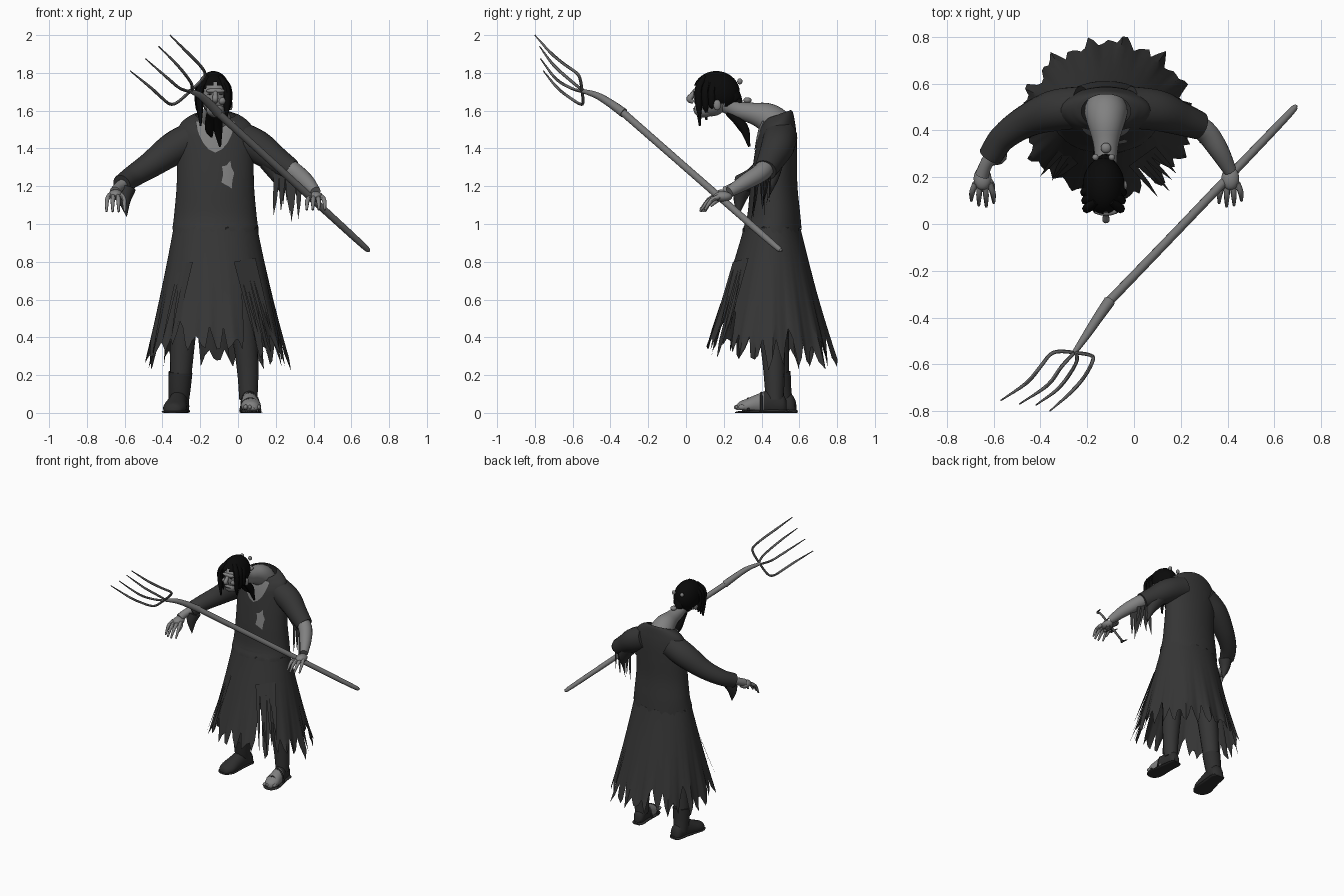
import bpy, bmesh, math, random
from mathutils import Vector, Matrix

random.seed(4)
if "Cube" in bpy.data.objects:
    bpy.data.objects.remove(bpy.data.objects["Cube"])
CX = -0.12
made = []


def material(name, v):
    m = bpy.data.materials.new(name)
    m.use_nodes = True
    m.diffuse_color = (v, v, v, 1)
    node = m.node_tree.nodes["Principled BSDF"]
    node.inputs["Base Color"].default_value = (v, v, v, 1)
    node.inputs["Roughness"].default_value = 0.8
    return m


cloth = material("dark cloth", 0.036)
skin = material("grey skin", 0.22)
hair = material("black hair", 0.003)
wood = material("weathered wood", 0.19)
iron = material("iron", 0.12)
leather = material("boot leather", 0.027)


def finish(name, bm, *mats):
    bmesh.ops.recalc_face_normals(bm, faces=bm.faces[:])
    me = bpy.data.meshes.new(name)
    bm.to_mesh(me)
    bm.free()
    ob = bpy.data.objects.new(name, me)
    bpy.context.collection.objects.link(ob)
    for m in mats:
        me.materials.append(m)
    made.append(ob)
    return ob


def spline(pts, sub):
    """Smooth path through points of any dimension."""
    p = [Vector(q) for q in pts]
    p = [2 * p[0] - p[1]] + p + [2 * p[-1] - p[-2]]
    out = []
    for a, b, c, d in zip(p, p[1:], p[2:], p[3:]):
        for i in range(sub):
            t = i / sub
            out.append(0.5 * (2 * b + (c - a) * t + (2 * a - 5 * b + 4 * c - d) * t * t
                              + (3 * b - a - 3 * c + d) * t ** 3))
    return out + [p[-2]]


def loft(name, rings, *mats, caps=True):
    bm = bmesh.new()
    vs = [[bm.verts.new(c) for c in r] for r in rings]
    n = len(vs[0])
    for a, b in zip(vs, vs[1:]):
        for i in range(n):
            bm.faces.new((a[i], a[(i + 1) % n], b[(i + 1) % n], b[i]))
    if caps:
        bm.faces.new(vs[0])
        bm.faces.new(vs[-1])
    return finish(name, bm, *mats)


def tube(name, pts, mat, n=12, sub=4):
    """Round tube through (x, y, z, radius) points."""
    path = spline(pts, sub)
    pos = [q.to_3d() for q in path]
    tan = [(pos[min(i + 1, len(pos) - 1)] - pos[max(i - 1, 0)]).normalized() for i in range(len(pos))]
    u = tan[0].orthogonal().normalized()
    rings = []
    for i, q in enumerate(path):
        if i:
            u = tan[i - 1].rotation_difference(tan[i]) @ u
        w = tan[i].cross(u)
        r = max(q[3], 0.001)
        rings.append([pos[i] + r * (u * math.cos(k * math.tau / n) + w * math.sin(k * math.tau / n))
                      for k in range(n)])
    return loft(name, rings, mat)


def ball(name, centre, size, mat, keep=None):
    bm = bmesh.new()
    bmesh.ops.create_uvsphere(bm, u_segments=28, v_segments=18, radius=1,
                              matrix=Matrix.Translation(centre) @ Matrix.Diagonal((*size, 1)))
    if keep:
        cut = [f for f in bm.faces if not keep(f.calc_center_median())]
        bmesh.ops.delete(bm, geom=cut, context="FACES")
    return finish(name, bm, mat)


def rags(name, start, end, count, drop, wide, lean=(0, 0)):
    """Row of pointed cloth strips hanging between two points."""
    bm = bmesh.new()
    a, b = Vector(start), Vector(end)
    side = (b - a).normalized() * wide
    for i in range(count):
        p = a.lerp(b, (i + 0.5) / count)
        fall = Vector((*lean, -drop)) * random.uniform(0.75, 1)
        sway = Vector((random.uniform(-0.01, 0.01), random.uniform(-0.02, 0.01), 0))
        mid, tip = p + sway + fall * 0.6, p + sway * 2 + fall
        bm.faces.new([bm.verts.new(c) for c in (p - side, p + side, mid + side * 0.6, tip, mid - side * 0.7)])
    finish(name, bm, cloth)


# Bodice: z, half width, front y, back y; the collar tilts down at the front
shape = spline([(0.97, .228, .30, .612), (1.05, .218, .325, .605), (1.2, .205, .34, .59), (1.35, .203, .36, .588),
                (1.47, .203, .38, .585), (1.53, .185, .395, .575), (1.565, .14, .405, .565), (1.578, .105, .41, .555)], 8)
rings = []
for z, rx, front, back in shape:
    ring = []
    for k in range(80):
        a = k * math.tau / 80
        dy = (back - front) / 2 * math.sin(a)
        tilt = 0.35 * min(1, max(0, (z - 1.48) / 0.08))
        ring.append(Vector((CX + rx * math.cos(a), (front + back) / 2 + dy, z + dy * tilt)))
    rings.append(ring)
for v in rings[0]:
    v.z += random.uniform(-0.025, 0.02)
loft("bodice", rings, cloth, caps=False)


def front_y(x, z):
    lo, hi = next((p, q) for p, q in zip(shape, shape[1:]) if p[0] <= z <= q[0])
    _, rx, front, back = lo.lerp(hi, (z - lo[0]) / (hi[0] - lo[0]))
    return (front + back) / 2 - (back - front) / 2 * math.sqrt(max(0, 1 - ((x - CX) / rx) ** 2))


def bare_patch(name, centre, outline):
    """Thin skin plate following the bodice front, from an x, z outline."""
    c = Vector(centre)
    loft(name, [[(q.x, front_y(q.x, q.y) - 0.004, q.y) for q in (c + (Vector(p) - c) * s / 8 for p in outline)]
                for s in range(8, 0, -1)], skin)


bare_patch("bare_chest", (CX, 1.47), [(-.225, 1.545), (-.218, 1.51), (-.205, 1.47), (-.185, 1.43), (-.155, 1.395), (-.12, 1.378),
           (-.085, 1.395), (-.055, 1.43), (-.035, 1.47), (-.022, 1.51), (-.015, 1.545), (-.07, 1.548), (-.17, 1.548)])
bare_patch("bodice_tear", (-.055, 1.25), [(-.085, 1.305), (-.078, 1.265), (-.088, 1.22), (-.06, 1.205), (-.032, 1.188),
           (-.03, 1.23), (-.02, 1.27), (-.035, 1.3), (-.04, 1.335), (-.062, 1.31)])

# Skirt: folds widen downwards, hem is torn into points with a few long slits
N, ROWS = 112, 16
slits = {-1.05: 0.74, -0.75: 0.6, -2.2: 0.5, 0.35: 0.46, 2.6: 0.46, 1.9: 0.44}
hem = []
for k in range(N):
    a = (k / N * math.tau + math.pi) % math.tau - math.pi
    low = 0.255 + (0.07 if a < 0 else 0.01) * abs(math.sin(a))
    h = low + [0, 0.05, 0.1, 0.04][k % 4] + random.uniform(-0.035, 0.035)
    for s, top in slits.items():
        if abs(a - s) < 0.09:
            h = max(h, top - (top - h) * abs(a - s) / 0.09)
    hem.append(h)
rings = []
for r in range(ROWS + 1):
    ring = []
    for k in range(N):
        a = k / N * math.tau
        z = 1.02 + (hem[k] - 1.02) * r / ROWS
        t = ((1.02 - z) / 0.74) ** 1.06
        fold = 1 + 0.035 * t * t * math.sin(14 * a + 1) + 0.02 * t * t * math.sin(37 * a)
        ring.append((CX + 0.008 * t + (0.215 + 0.152 * t) * fold * math.cos(a),
                     0.457 - 0.019 * t + (0.14 + 0.212 * t) * fold * math.sin(a), z))
    rings.append(ring)
loft("skirt", rings, cloth, caps=False)
rags("side_tatters_left", (-.02, .25, .80), (.09, .33, .82), 6, 0.52, 0.014, (0.13, -0.12))
rags("side_tatters_right", (-.31, .33, .80), (-.24, .26, .80), 4, 0.46, 0.014, (-0.1, -0.1))

# Sleeves, with a drooping cuff on one and torn strips on the other
tube("right_sleeve", [(-.22, .5, 1.465, .09), (-.34, .485, 1.40, .088), (-.46, .44, 1.315, .07),
                      (-.56, .37, 1.25, .058), (-.615, .29, 1.21, .052)], cloth, n=20, sub=5)
tube("left_sleeve", [(-.02, .5, 1.465, .09), (.10, .485, 1.41, .088), (.2, .45, 1.34, .072),
                     (.28, .42, 1.285, .06)], cloth, n=20, sub=5)
tube("right_cuff", [(-.59, .30, 1.19, .05), (-.60, .285, 1.13, .035), (-.59, .275, 1.04, .002)], cloth, n=10)
tube("left_cuff", [(.17, .46, 1.33, .06), (.22, .45, 1.24, .04), (.24, .435, 1.14, .003)], cloth, n=10)
rags("left_cuff_tatters", (.19, .41, 1.27), (.34, .36, 1.23), 5, 0.24, 0.017)
rags("left_cuff_tatters_back", (.22, .47, 1.30), (.32, .42, 1.25), 4, 0.2, 0.016)

# Forearms and hands
tube("right_wrist", [(-.58, .34, 1.23, .035), (-.63, .26, 1.195, .028), (-.65, .21, 1.17, .03)], skin)
tube("left_forearm", [(.22, .44, 1.33, .05), (.30, .40, 1.275, .049), (.36, .32, 1.225, .043),
                      (.41, .23, 1.17, .029)], skin, n=16)


def hand(side, palm, mirror, drop):
    p = Vector(palm)
    ball(side + "_palm", p, (0.038, 0.05, 0.028), skin)
    for i in range(4):
        x = (i - 1.5) * 0.02 * mirror
        ln = (0.085, 0.1, 0.095, 0.075)[i]
        tube(f"{side}_finger_{i + 1}", [(*(p + Vector((x, -0.02, 0))), .013),
             (*(p + Vector((x * 1.5, -0.02 - ln * 0.55, -drop * 0.3))), .012),
             (*(p + Vector((x * 1.6, -0.02 - ln, -drop))), .006)], skin, n=8, sub=3)
    tube(side + "_thumb", [(*(p + Vector((-0.02 * mirror, 0, 0))), .014),
         (*(p + Vector((-0.042 * mirror, -0.03, -0.02))), .012),
         (*(p + Vector((-0.045 * mirror, -0.065, -0.05))), .007)], skin, n=8, sub=3)


hand("right", (-.648, .195, 1.155), -1, 0.09)
hand("left", (.412, .195, 1.145), 1, 0.07)

# Neck, head and face
tube("neck", [(CX, .485, 1.46, .09), (CX, .475, 1.52, .092), (CX, .425, 1.565, .078), (CX, .35, 1.587, .056),
              (CX, .27, 1.605, .047), (CX, .18, 1.65, .045)], skin, n=24)
ball("head", (CX, .135, 1.675), (.072, .095, .105), skin)
ball("jaw", (CX, .095, 1.605), (.048, .055, .042), skin)
ball("brow", (CX, .055, 1.705), (.05, .02, .014), skin)
ball("mouth", (CX, .043, 1.61), (.024, .005, .004), leather)
tube("nose", [(CX, .05, 1.705, .01), (CX, .03, 1.68, .014), (CX, .018, 1.66, .016), (CX, .04, 1.645, .01)], skin, n=10)
for s, side in ((-1, "right"), (1, "left")):
    ball(side + "_eye", (CX + s * .03, .046, 1.688), (.011, .006, .004), leather)
    ball(side + "_cheek", (CX + s * .035, .062, 1.652), (.022, .02, .02), skin)
    ball(side + "_ear", (CX + s * .08, .165, 1.63), (.012, .02, .028), skin)

# Hair: cap open at the face, hanging locks and a braid
HX = -0.13
ball("hair_cap", (HX, .16, 1.695), (.09, .125, .115), hair,
     lambda c: (c.y > 0.12 or c.z > 1.752 - 0.6 * abs(c.x - CX)) and (c.z > 1.64 or c.y > 0.21))
for s, side in ((-1, "right"), (1, "left")):
    for i in range(3):
        y, x = 0.068 + 0.035 * i, HX + s * (0.068 + 0.004 * i)
        end = 1.52 + 0.03 * i + (0.04 if s > 0 else 0)
        tube(f"{side}_lock_{i + 1}", [(HX + s * .03, y + .03, 1.775, .018), (x, y, 1.72, .02),
             (x + s * .003, y, 1.63, .018), (x, y + .005, end, .005)], hair, n=8)
tube("hair_knot", [(CX, .24, 1.68, .05), (CX, .27, 1.645, .035), (CX + .02, .29, 1.63, .012)], hair)
for x, end in ((-.15, 1.46), (-.105, 1.41)):
    tube("braid", [(x, .22, 1.59, .015), (x, .27, 1.55, .024), (x, .31, 1.50, .024), (x + .01, .335, end, .006)], hair, n=10)
for i, x in enumerate((-.165, -.095)):
    ball(f"hair_bead_{i + 1}", (x, .285, 1.755), (.014, .014, .016), skin)
ball("knot_bead", (CX, .325, 1.655), (.022, .022, .016), skin)

# Legs and footwear
tube("right_trouser", [(-.22, .47, .95, .09), (-.28, .47, .55, .075), (-.305, .49, .18, .056)], cloth, n=16)
tube("left_trouser", [(-.03, .46, .95, .09), (.02, .45, .55, .075), (.05, .465, .25, .058), (.055, .47, .07, .048)], cloth, n=16)
tube("boot_shaft", [(-.305, .49, .215, .064), (-.31, .50, .12, .058), (-.315, .515, .04, .052)], leather, n=16)


def foot(name, heel, toe, width, high, *mats, base=0.0):
    a, b = Vector((*heel, base)), Vector((*toe, base))
    side = (b - a).cross(Vector((0, 0, 1))).normalized()
    rings = []
    for t, w, h in spline([(0, .45, .5), (.08, .75, .8), (.3, .8, 1), (.55, .9, .8), (.8, 1, .55), (.95, .7, .4), (1, .35, .25)], 3):
        rings.append([a.lerp(b, t) + side * width * w * math.cos(k * math.tau / 20)
                      + Vector((0, 0, max(0, high * h * (.35 + .65 * math.sin(k * math.tau / 20))))) for k in range(20)])
    return loft(name, rings, *mats)


foot("boot", (-.30, .58), (-.345, .30), .062, .125, leather)
foot("boot_sole", (-.30, .587), (-.346, .293), .068, .03, leather)
sandal = foot("left_foot", (.05, .53), (.075, .27), .052, .11, skin, leather, base=0.015)
for f in sandal.data.polygons:
    f.material_index = int(f.center.y > 0.41)
foot("sandal_sole", (.05, .54), (.075, .262), .06, .022, leather)
for i, (y, z, r) in enumerate(((.33, .065, .052), (.40, .095, .05))):
    tube(f"sandal_strap_{i + 1}", [(.065 + r * math.cos(a), y, .01 + z * math.sin(a), .008)
                                   for a in (0, .8, 1.57, 2.34, 3.14)], leather, n=6)
for i in range(4):
    ball(f"toe_{i + 1}", (.04 + .023 * i, .275 + .008 * i, .03), (.012, .022, .014), skin)

# Pitchfork
tube("fork_handle", [(.693, .507, .858, .007), (.66, .468, .888, .016), (.42, .217, 1.108, .019),
                     (.15, -.065, 1.355, .019), (-.12, -.345, 1.60, .02)], wood, n=14)
tube("fork_socket", [(-.105, -.33, 1.588, .025), (-.15, -.395, 1.635, .022), (-.2, -.47, 1.68, .018),
                     (-.255, -.55, 1.705, .011)], wood, n=12)
tines = [[(-.25, -.55, 1.705), (-.32, -.545, 1.645), (-.36, -.56, 1.635), (-.40, -.61, 1.665), (-.46, -.68, 1.72), (-.57, -.755, 1.81)],
         [(-.255, -.55, 1.70), (-.31, -.61, 1.72), (-.37, -.69, 1.77), (-.49, -.77, 1.875)],
         [(-.245, -.55, 1.71), (-.25, -.60, 1.75), (-.32, -.70, 1.84), (-.42, -.775, 1.94)],
         [(-.25, -.55, 1.705), (-.19, -.56, 1.765), (-.175, -.58, 1.80), (-.21, -.65, 1.85), (-.27, -.72, 1.91), (-.36, -.8, 2.0)]]
for i, path in enumerate(tines):
    tube(f"tine_{i + 1}", [(*p, .008 if j < len(path) - 1 else .003) for j, p in enumerate(path)], iron, n=8)

# Smooth shading with sharp creases
bpy.ops.object.select_all(action="DESELECT")
for ob in made:
    ob.select_set(True)
bpy.context.view_layer.objects.active = made[0]
bpy.ops.object.shade_smooth_by_angle(angle=math.radians(45))
